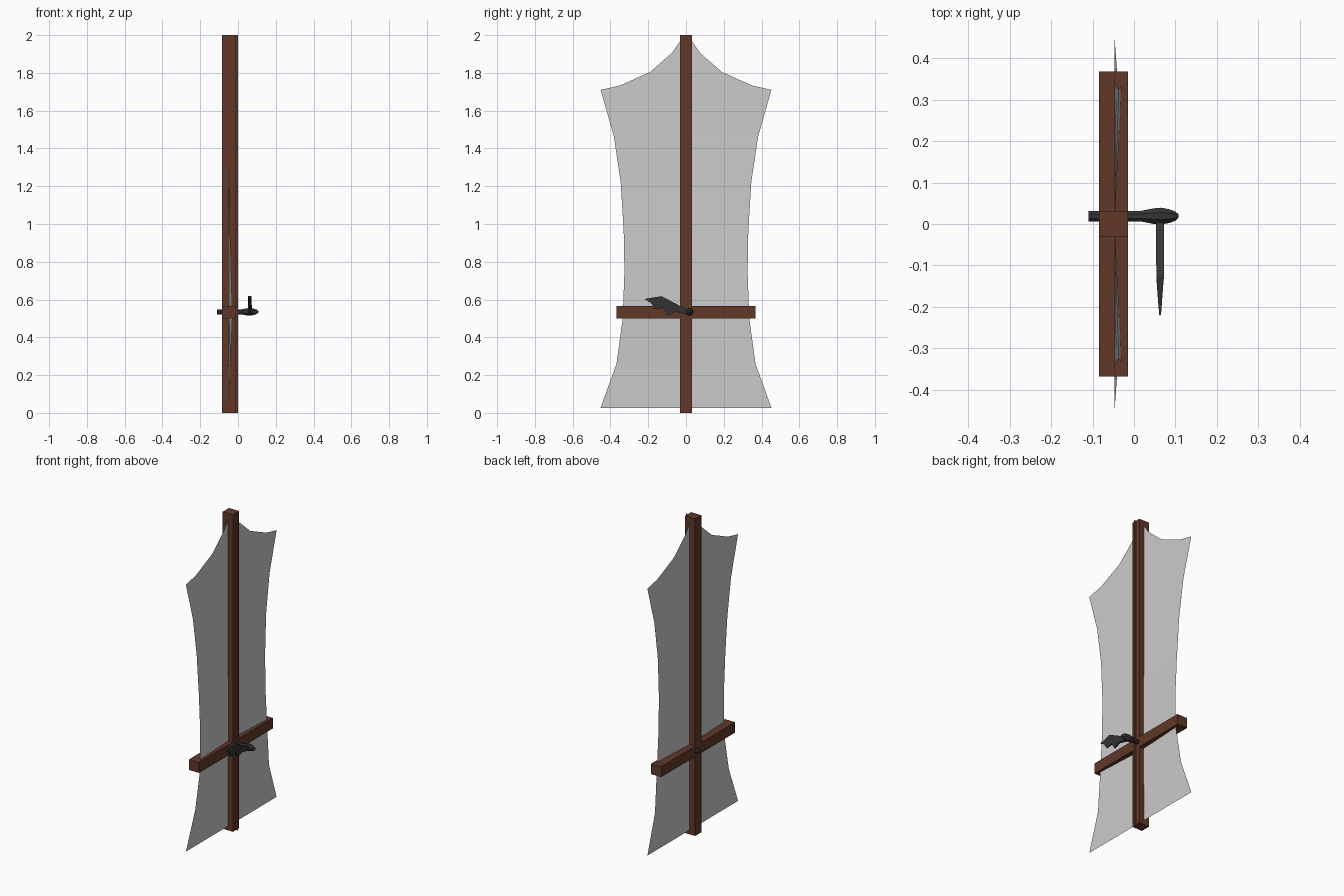
import bpy, math

if "Cube" in bpy.data.objects:
    bpy.data.objects.remove(bpy.data.objects["Cube"])


def material(name, rgb):
    m = bpy.data.materials.new(name)
    m.diffuse_color = (*rgb, 1)
    m.use_nodes = True
    m.node_tree.nodes["Principled BSDF"].inputs["Base Color"].default_value = m.diffuse_color
    return m


wood = material("wood", (0.12, 0.04, 0.022))
iron = material("iron", (0.035, 0.035, 0.035))


def mesh_object(name, verts, faces, mat=None):
    me = bpy.data.meshes.new(name)
    me.from_pydata(verts, [], faces)
    me.update()
    ob = bpy.data.objects.new(name, me)
    bpy.context.collection.objects.link(ob)
    if mat:
        me.materials.append(mat)
    return ob


def box(name, lo, hi, mat):
    bpy.ops.mesh.primitive_cube_add(size=1, location=[(a + b) / 2 for a, b in zip(lo, hi)])
    ob = bpy.context.object
    ob.name = name
    ob.scale = [b - a for a, b in zip(lo, hi)]
    ob.data.materials.append(mat)
    return ob


def lathe_x(name, profile, y, z, sides, mat):
    """Closed solid of revolution along x from (x, radius) pairs."""
    verts, faces = [], []
    for x, r in profile:
        for i in range(sides):
            a = 2 * math.pi * (i + 0.5) / sides
            verts.append((x, y + r * math.cos(a), z + r * math.sin(a)))
    for k in range(len(profile) - 1):
        for i in range(sides):
            j = (i + 1) % sides
            a, b = k * sides, (k + 1) * sides
            faces.append((a + i, a + j, b + j, b + i))
    faces.append(tuple(reversed(range(sides))))
    faces.append(tuple(range((len(profile) - 1) * sides, len(profile) * sides)))
    return mesh_object(name, verts, faces, mat)


# Wooden cross: upright post, thin ridge on its face, crossbar
box("post", (-0.085, -0.031, 0), (-0.014, 0.031, 2), wood)
mesh_object("post_ridge", [(-0.014, 0, 0), (0, 0, 0), (0, 0, 2), (-0.014, 0, 2)],
            [(0, 1, 2, 3)], wood)
box("crossbar", (-0.085, -0.368, 0.5), (-0.014, 0.368, 0.566), wood)

# Stretched hide: half outline, bulging forward at the crossbar, mirrored in y
X = -0.047
top_edge = [(0.03, 1.97), (0.075, 1.905), (0.19, 1.805), (0.35, 1.733)]
side_edge = [(0.452, 1.71, X), (0.382, 1.465, X), (0.346, 1.225, -0.046), (0.33, 0.97, -0.042),
             (0.326, 0.75, -0.036), (0.335, 0.5, -0.03), (0.368, 0.26, -0.041), (0.452, 0.027, X)]
verts = [(X, 0, 1.99)] + [(X, y, z) for y, z in top_edge]
n = len(verts)
for y, z, x in side_edge:
    verts += [(X, 0, z), (x, y, z)]
faces = [tuple(range(n)) + (n + 1, n)]
for k in range(len(side_edge) - 1):
    a = n + 2 * k
    faces.append((a, a + 1, a + 3, a + 2))
hide = mesh_object("hide", verts, faces)
mirror = hide.modifiers.new("mirror", 'MIRROR')
mirror.use_axis = (False, True, False)

# Hand axe driven through the centre: shaft, swollen socket, jagged blade
lathe_x("axe_shaft", [(-0.11, 0.014), (0.035, 0.014)], 0.019, 0.535, 8, iron)
lathe_x("axe_socket", [(0.018, 0.014), (0.045, 0.02), (0.065, 0.022), (0.085, 0.018),
                       (0.1, 0.012), (0.108, 0.004)], 0.019, 0.535, 8, iron)
blade = [(-0.22, 0.603, 0.002), (-0.13, 0.618, 0.009), (-0.02, 0.56, 0.01), (0.015, 0.542, 0.01),
         (0.0, 0.522, 0.008), (-0.055, 0.535, 0.006), (-0.095, 0.515, 0.003), (-0.12, 0.557, 0.006),
         (-0.165, 0.548, 0.003), (-0.185, 0.582, 0.005)]
n = len(blade)
verts = [(0.063 + s * t, y, z) for s in (-1, 1) for y, z, t in blade]
faces = [tuple(range(n)), tuple(reversed(range(n, 2 * n)))]
faces += [(i, i + n, (i + 1) % n + n, (i + 1) % n) for i in range(n)]
mesh_object("axe_blade", verts, faces, iron)
